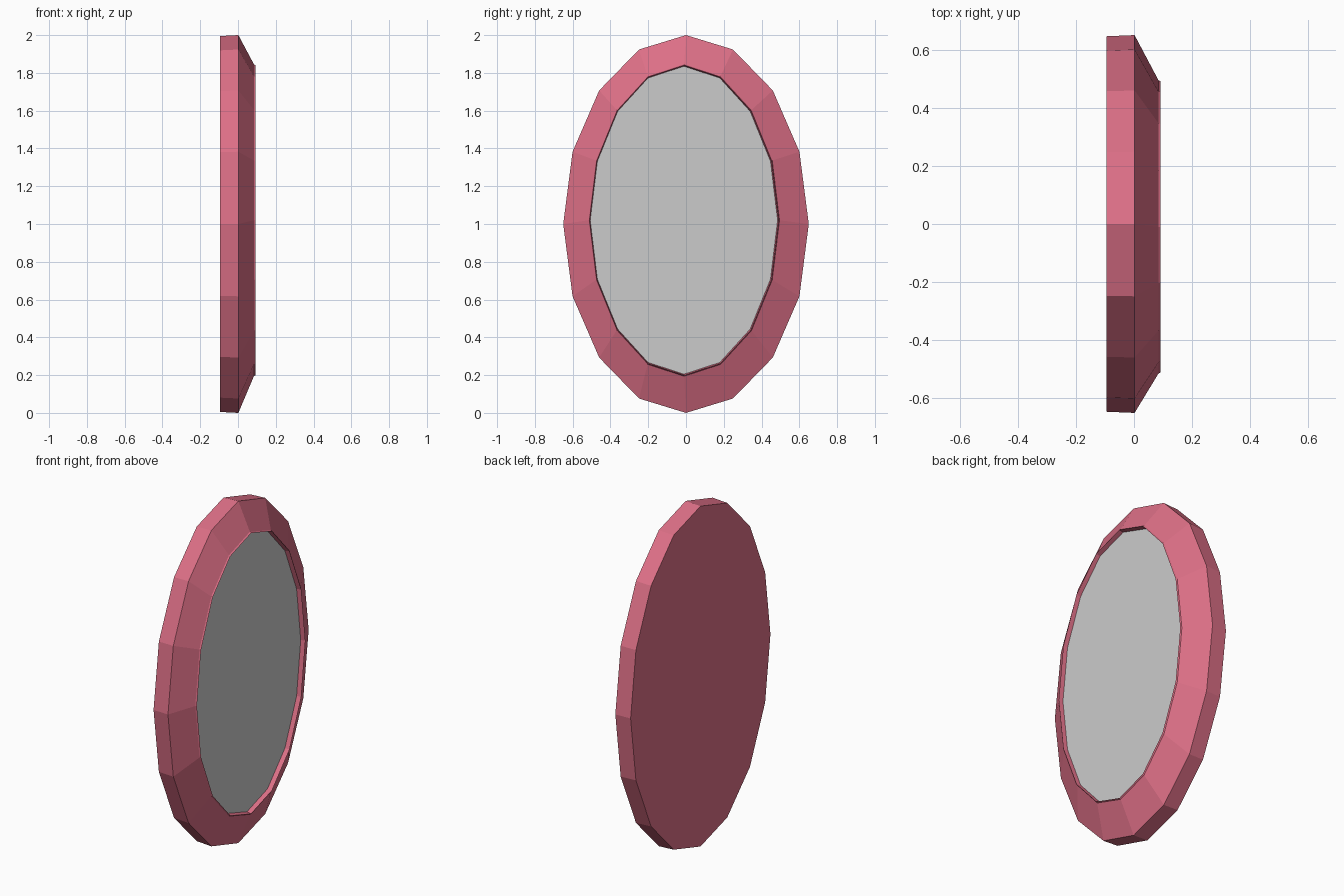
import bpy, bmesh
from math import sin, cos, pi

if "Cube" in bpy.data.objects:
    bpy.data.objects.remove(bpy.data.objects["Cube"])

SIDES = 16


def material(name, colour):
    m = bpy.data.materials.new(name)
    m.diffuse_color = colour
    m.use_nodes = True
    m.node_tree.nodes["Principled BSDF"].inputs["Base Color"].default_value = m.diffuse_color
    return m


def ring(bm, x, ry, rz, cy, cz):
    """Ellipse of vertices lying in a plane of constant x."""
    return [bm.verts.new((x, cy + ry * sin(2 * pi * i / SIDES),
                          cz + rz * cos(2 * pi * i / SIDES)))
            for i in range(SIDES)]


def oval(name, sections, mat=None, cap_start=False, cap_end=False):
    """Loft oval sections along x into one flat-shaded object."""
    bm = bmesh.new()
    rings = [ring(bm, *s) for s in sections]
    for a, b in zip(rings, rings[1:]):
        for i in range(SIDES):
            j = (i + 1) % SIDES
            bm.faces.new((a[i], b[i], b[j], a[j]))
    if cap_start:
        bm.faces.new(rings[0])
    if cap_end:
        bm.faces.new(rings[-1][::-1])
    me = bpy.data.meshes.new(name)
    bm.to_mesh(me)
    bm.free()
    ob = bpy.data.objects.new(name, me)
    bpy.context.collection.objects.link(ob)
    if mat:
        me.materials.append(mat)
    return ob


pink = material("pink_frame", (0.72, 0.16, 0.24, 1))

# Frame: closed back, straight rim, sloped front, small lip, recessed wall
oval("mirror_frame", [
    (-0.094, 0.646, 0.995, 0, 1.0),
    (0.002, 0.65, 1.0, 0, 1.0),
    (0.084, 0.505, 0.826, -0.01, 1.02),
    (0.092, 0.501, 0.821, -0.01, 1.02),
    (0.066, 0.496, 0.815, -0.011, 1.02),
], pink, cap_start=True)

# Glass: flat oval pane set just behind the lip
oval("mirror_glass", [(0.066, 0.496, 0.815, -0.011, 1.02)], cap_end=True)
